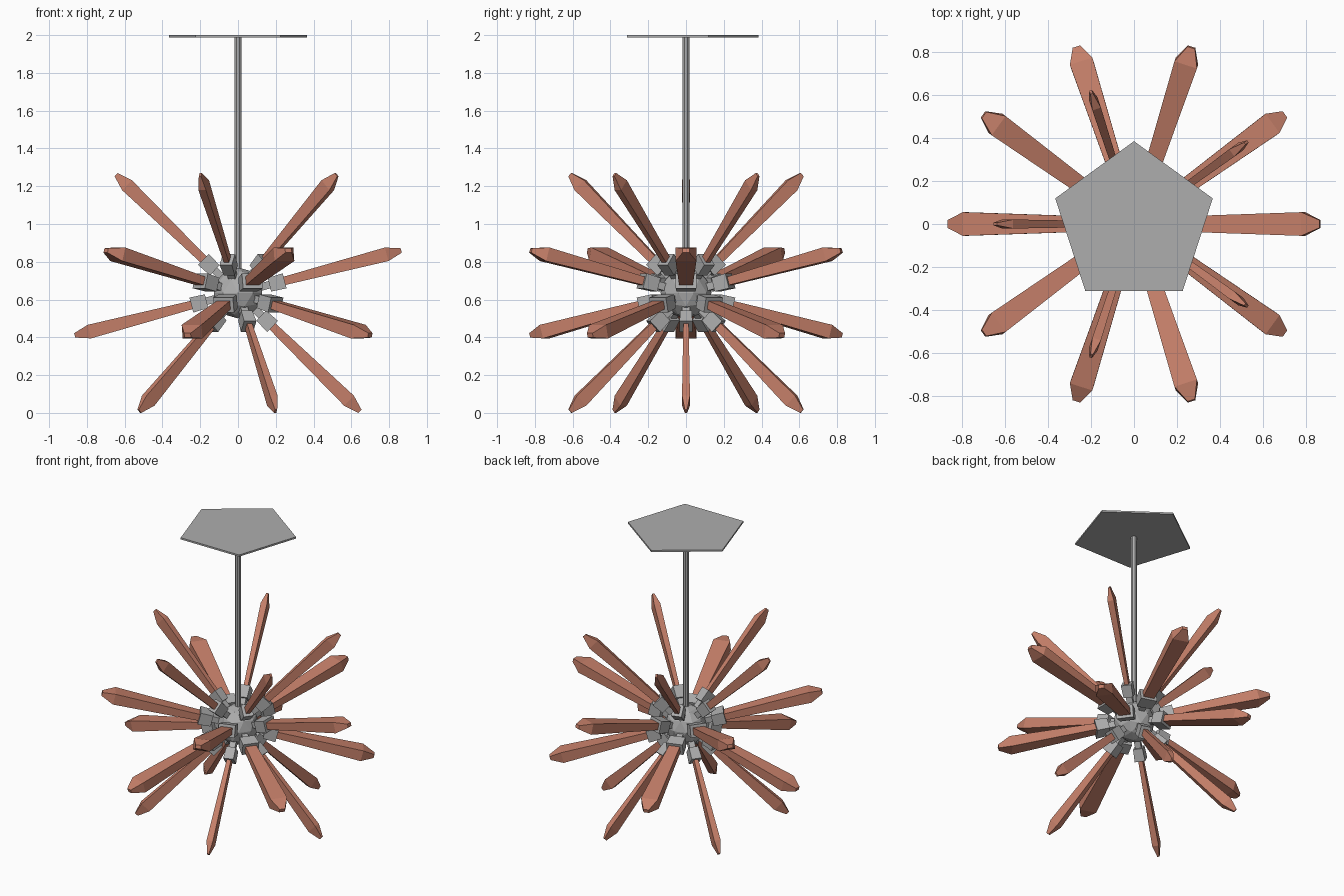
import bpy, bmesh, math
from mathutils import Vector

if "Cube" in bpy.data.objects:
    bpy.data.objects.remove(bpy.data.objects["Cube"])

CENTRE = Vector((0, 0, 0.635))


def material(name, rgb):
    m = bpy.data.materials.new(name)
    m.diffuse_color = (*rgb, 1)
    m.use_nodes = True
    m.node_tree.nodes["Principled BSDF"].inputs["Base Color"].default_value = m.diffuse_color
    return m


grey = material("brushed_grey", (0.42, 0.42, 0.42))
copper = material("copper_glass", (0.55, 0.21, 0.14))


def finish(bm, name, mat):
    bmesh.ops.recalc_face_normals(bm, faces=bm.faces)
    mesh = bpy.data.meshes.new(name)
    bm.to_mesh(mesh)
    bm.free()
    ob = bpy.data.objects.new(name, mesh)
    ob.data.materials.append(mat)
    bpy.context.collection.objects.link(ob)
    return ob


def loft(bm, angle, elev, sections):
    """Rectangular bar leaving the hub; sections = (distance, half tangential, half normal)."""
    axis = Vector((math.cos(angle) * math.cos(elev), math.sin(angle) * math.cos(elev), math.sin(elev)))
    tang = Vector((-math.sin(angle), math.cos(angle), 0))
    norm = axis.cross(tang)
    rings = []
    for d, t, n in sections:
        rings.append([bm.verts.new(CENTRE + axis * d + tang * t * a + norm * n * b)
                      for a, b in ((1, 1), (-1, 1), (-1, -1), (1, -1))])
    for r, s in zip(rings, rings[1:]):
        for i in range(4):
            j = (i + 1) % 4
            bm.faces.new((r[i], r[j], s[j], s[i]))
    bm.faces.new(rings[0])
    bm.faces.new(rings[-1])


def prism(name, sides, radius, z0, z1, turn):
    bm = bmesh.new()
    pts = [(radius * math.cos(turn + math.tau * i / sides),
            radius * math.sin(turn + math.tau * i / sides)) for i in range(sides)]
    face = bm.faces.new([bm.verts.new((x, y, z0)) for x, y in pts])
    ext = bmesh.ops.extrude_face_region(bm, geom=[face], use_keep_orig=True)
    for v in ext["geom"]:
        if isinstance(v, bmesh.types.BMVert):
            v.co.z = z1
    finish(bm, name, grey)


# Ceiling plate and hanging rod
prism("ceiling_plate", 5, 0.385, 1.988, 2.0, math.pi / 2)
prism("hanging_rod", 8, 0.019, 0.72, 1.99, math.pi / 8)

# Faceted hub
bm = bmesh.new()
bmesh.ops.create_icosphere(bm, subdivisions=2, radius=0.135)
bmesh.ops.translate(bm, verts=bm.verts, vec=CENTRE)
finish(bm, "hub", grey)

# Four rings of five arms: (name, start angle, elevation, tip distance, wide?)
STEEP, SHALLOW = math.atan2(0.626, 0.645), math.atan2(0.225, 0.865)
rings = [("top", math.pi, STEEP, 0.899, False),
         ("upper", 0, SHALLOW, 0.893, True),
         ("lower", math.pi, -SHALLOW, 0.893, True),
         ("bottom", 0, -STEEP, 0.899, False)]
for ring, start, elev, tip, wide in rings:
    for k in range(5):
        ang = start + math.tau * k / 5
        tb, t0, t1, t2 = (0.055, 0.036, 0.055, 0.018) if wide else (0.034, 0.014, 0.021, 0.006)
        # Pin and socket block
        bm = bmesh.new()
        loft(bm, ang, elev, [(0.10, 0.02, 0.02), (0.18, 0.02, 0.02)])
        loft(bm, ang, elev, [(0.172, tb * 0.9, 0.037), (0.255, tb, 0.041)])
        finish(bm, f"{ring}_socket_{k + 1}", grey)
        # Flaring crystal bar with a bevelled tip
        bm = bmesh.new()
        loft(bm, ang, elev, [(0.24, t0, 0.022), (tip - 0.08, t1, 0.037), (tip, t2, 0.012)])
        finish(bm, f"{ring}_crystal_{k + 1}", copper)
